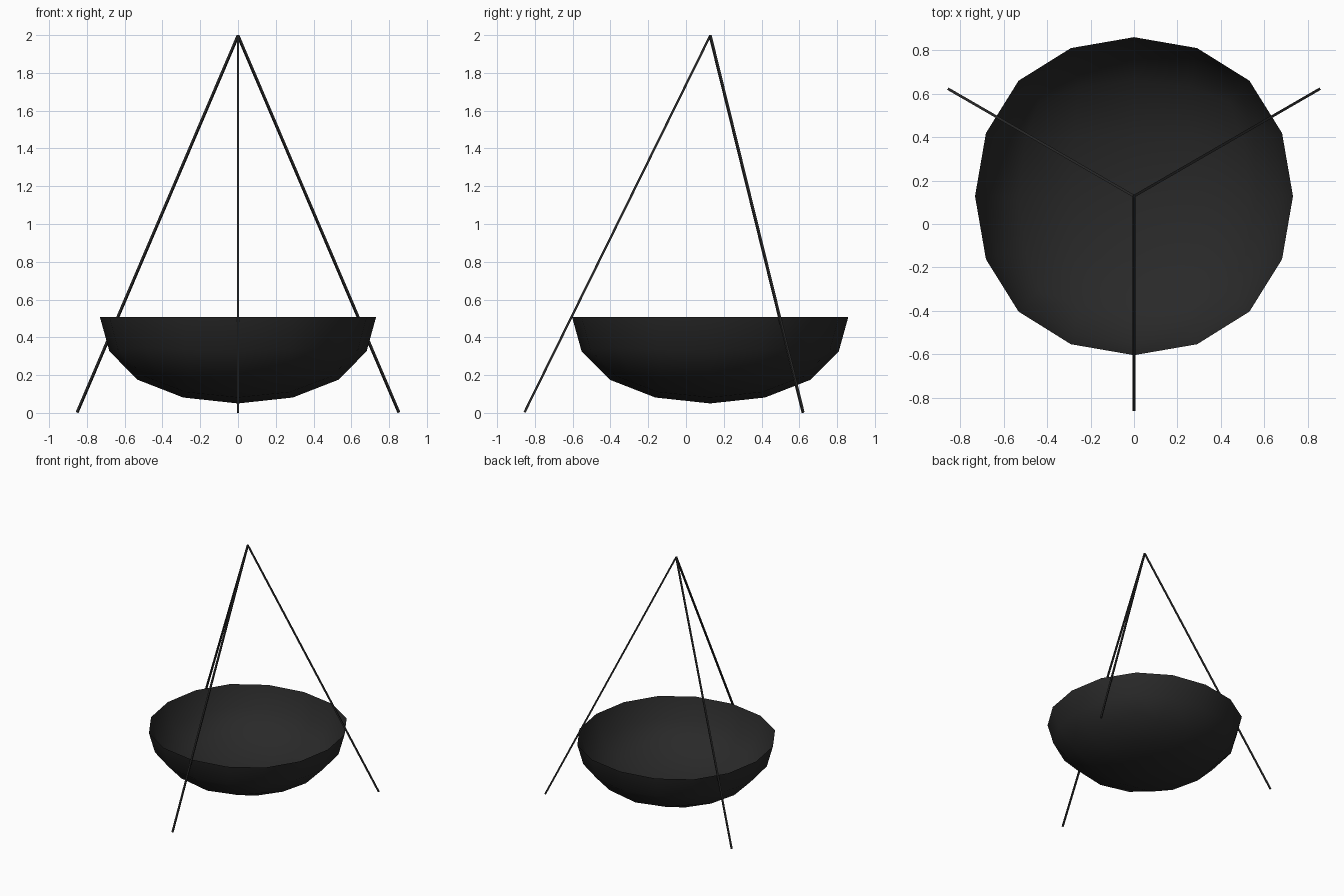
import bpy, bmesh
from math import atan2, radians, hypot
from mathutils import Matrix, Vector

if "Cube" in bpy.data.objects:
    bpy.data.objects.remove(bpy.data.objects["Cube"])

CY = 0.128            # y of the tripod and bowl axis
RIM_Z, RIM_R, DEPTH = 0.507, 0.731, 0.457

black = bpy.data.materials.new("black_iron")
black.diffuse_color = (0.022, 0.022, 0.022, 1)
black.use_nodes = True
black.node_tree.nodes["Principled BSDF"].inputs["Base Color"].default_value = black.diffuse_color

# Bowl: lower half of a subdivided cube, flattened
bpy.ops.mesh.primitive_cube_add(size=2)
bowl = bpy.context.object
bowl.name = bowl.data.name = "bowl"
sub = bowl.modifiers.new("round", 'SUBSURF')
sub.levels = 2
bpy.ops.object.modifier_apply(modifier=sub.name)
bm = bmesh.new()
bm.from_mesh(bowl.data)
r = max(v.co.x for v in bm.verts)
bmesh.ops.delete(bm, geom=[v for v in bm.verts if v.co.z > 1e-3], context='VERTS')
bmesh.ops.scale(bm, vec=(RIM_R / r, RIM_R / r, DEPTH / r), verts=bm.verts)
bmesh.ops.translate(bm, vec=(0, CY, RIM_Z), verts=bm.verts)
for f in bm.faces:
    f.smooth = True
bm.to_mesh(bowl.data)
bm.free()
bowl.data.materials.append(black)


# Legs: thin square bars meeting at the apex
def leg(name, turn, width=0.012, reach=0.983, height=1.994):
    bm = bmesh.new()
    bmesh.ops.create_cube(bm, size=1)
    tilt = atan2(reach, height)
    m = (Matrix.Translation((0, CY, 1.0))
         @ Matrix.Rotation(radians(turn), 4, 'Z')
         @ Matrix.Translation((0, -reach / 2, 0))
         @ Matrix.Rotation(-tilt, 4, 'X')
         @ Matrix.Diagonal((width, width, hypot(reach, height), 1)))
    bmesh.ops.transform(bm, matrix=m, verts=bm.verts)
    me = bpy.data.meshes.new(name)
    bm.to_mesh(me)
    bm.free()
    me.materials.append(black)
    bpy.context.collection.objects.link(bpy.data.objects.new(name, me))


for name, turn in (("front_leg", 0), ("right_leg", 120), ("left_leg", 240)):
    leg(name, turn)
